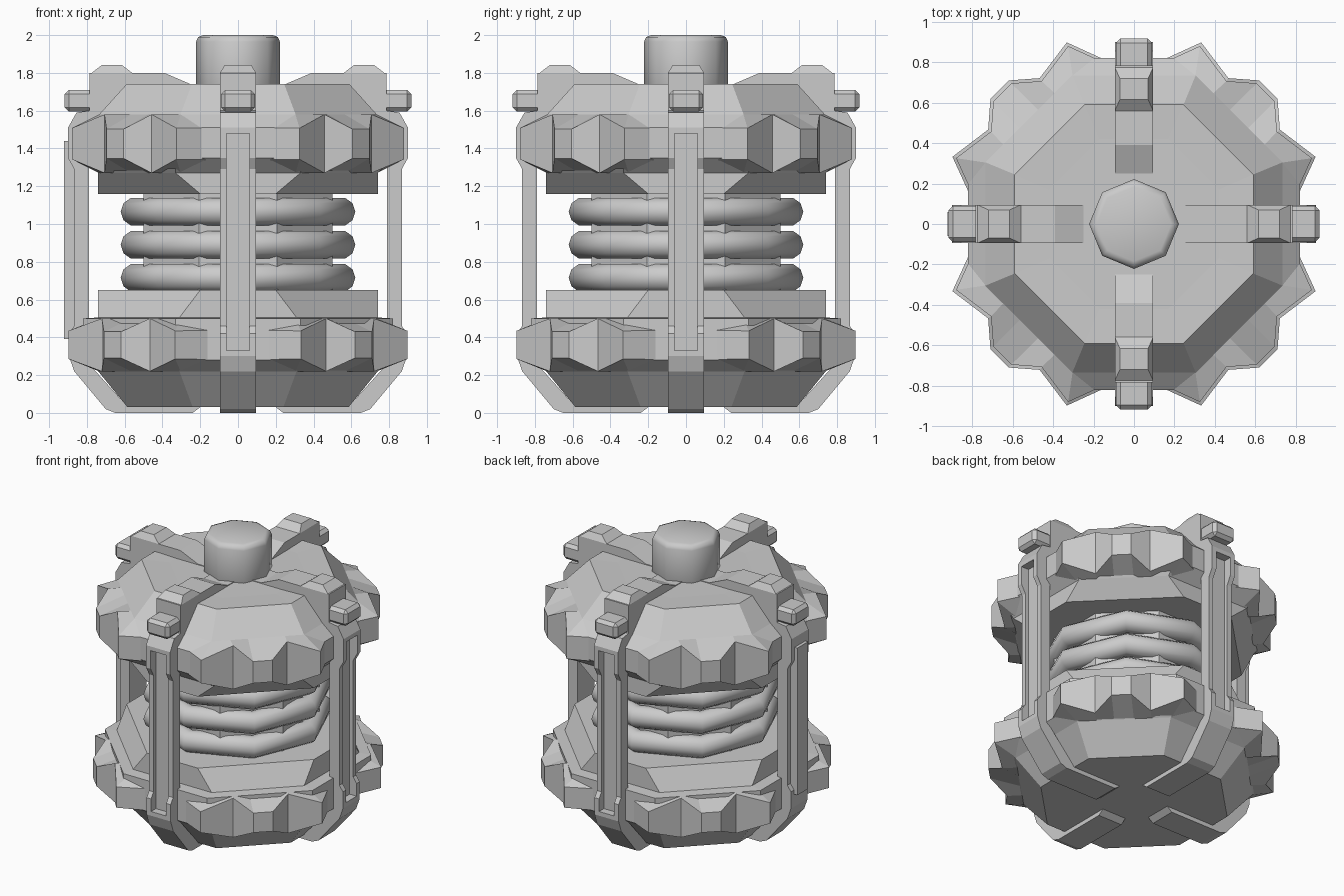
import bpy, bmesh
from math import radians, pi
from mathutils import Matrix

if "Cube" in bpy.data.objects:
    bpy.data.objects.remove(bpy.data.objects["Cube"])


def make(name, verts, faces, angle=0.0):
    """Mesh object from points, turned about z."""
    bm = bmesh.new()
    vs = [bm.verts.new(v) for v in verts]
    for f in faces:
        bm.faces.new([vs[i] for i in f])
    bmesh.ops.recalc_face_normals(bm, faces=bm.faces)
    bm.transform(Matrix.Rotation(angle, 4, 'Z'))
    me = bpy.data.meshes.new(name)
    bm.to_mesh(me)
    bm.free()
    ob = bpy.data.objects.new(name, me)
    bpy.context.collection.objects.link(ob)
    return ob


def loft(name, loops, angle=0.0):
    """Skin a stack of equal closed loops and cap both ends."""
    n = len(loops[0])
    faces = [[k * n + i, k * n + (i + 1) % n, (k + 1) * n + (i + 1) % n, (k + 1) * n + i]
             for k in range(len(loops) - 1) for i in range(n)]
    faces += [list(range(n)), [(len(loops) - 1) * n + i for i in range(n)]]
    return make(name, [p for lp in loops for p in lp], faces, angle)


def octagon(a, h, z):
    """Octagon with flats at distance a and half width h on the axes."""
    return [(a, -h, z), (a, h, z), (h, a, z), (-h, a, z),
            (-a, h, z), (-a, -h, z), (-h, -a, z), (h, -a, z)]


def block(name, x0, x1, y, z0, z1, angle=0.0):
    return loft(name, [[(x0, -y, z), (x1, -y, z), (x1, y, z), (x0, y, z)] for z in (z0, z1)], angle)


def apply_mod(ob, kind, **props):
    mod = ob.modifiers.new(kind.title(), kind)
    for k, v in props.items():
        setattr(mod, k, v)
    bpy.context.view_layer.objects.active = ob
    bpy.ops.object.modifier_apply(modifier=mod.name)


# Faceted lower and upper housings and the core between them
lower = [(.585, .24, .03), (.74, .31, .22), (.82, .33, .28), (.82, .33, .5),
         (.74, .31, .505), (.74, .2, .65)]
upper = [(.74, .2, 1.16), (.74, .33, 1.27), (.82, .33, 1.35), (.82, .33, 1.51),
         (.735, .305, 1.58), (.59, .245, 1.74), (.42, .17, 1.735)]
loft("lower_housing", [octagon(*r) for r in lower])
loft("upper_housing", [octagon(*r) for r in upper])
loft("core", [octagon(.5, .207, .6), octagon(.5, .207, 1.2)])

# Coil rings around the core
for i, z in enumerate((.715, .89, 1.065)):
    bpy.ops.mesh.primitive_torus_add(major_segments=8, minor_segments=10,
                                     major_radius=.545, minor_radius=.076, location=(0, 0, z))
    bpy.context.object.name = f"coil_ring_{i + 1}"
    bpy.ops.object.shade_smooth_by_angle(angle=radians(50))

# Top knob with rounded rim
bpy.ops.mesh.primitive_cylinder_add(vertices=8, radius=.222, depth=.34, location=(0, 0, 1.83))
knob = bpy.context.object
knob.name = "top_knob"
apply_mod(knob, 'BEVEL', width=.035, segments=2, limit_method='ANGLE', angle_limit=radians(60))
bpy.ops.object.shade_smooth_by_angle(angle=radians(50))

# Toothed bumpers on the four diagonals: (side offset, outer distance, half-height share)
half = [(.467, .69, .55), (.40, .87, .53), (.18, .84, 1), (.064, .94, .5)]
columns = [(-t, n, s) for t, n, s in half] + half[::-1]


def bumper(name, zc, hh, scale, angle):
    loops = []
    for t, n, s in columns:
        ti = max(-.305, min(.305, t))
        n, t = n * scale, t * scale
        loops.append([(.735, ti, zc - hh), (n, t, zc - hh * s), (n, t, zc + hh * s), (.735, ti, zc + hh)])
    loft(name, loops, angle)


for i in range(4):
    ang = pi / 4 + i * pi / 2
    bumper(f"lower_bumper_{i + 1}", .36, .14, 1.0, ang)
    bumper(f"upper_bumper_{i + 1}", 1.425, .155, .98, ang)

# Four clamp straps running from the bottom, up the side and over the top
strap = [(.2, .05), (.2, .03), (.24, 0), (.65, 0), (.70, .02), (.867, .22), (.895, .3), (.895, .42),
         (.867, .46), (.867, 1.29), (.9, 1.35), (.9, 1.51), (.855, 1.59), (.785, 1.6), (.785, 1.8),
         (.39, 1.8), (.25, 1.74), (.1, 1.74), (.1, 1.7), (.57, 1.7), (.79, 1.5), (.79, .26), (.6, .05)]
for i in range(4):
    ang = i * pi / 2
    ob = loft(f"strap_{i + 1}", [[(r, y, z) for r, z in strap] for y in (-.095, .095)], ang)
    if i == 2:
        # Raised strip on the left strap
        block("strap_strip", .85, .922, .06, .39, 1.44, ang)
    else:
        # Long slot in the other straps
        cutter = block("slot_cutter", .84, 1.0, .06, .33, 1.48, ang)
        cutter.hide_render = True
        apply_mod(ob, 'BOOLEAN', object=cutter, operation='DIFFERENCE', solver='EXACT')
        bpy.data.objects.remove(cutter)
    # Lug at the shoulder and raised pad on the top arm
    lug = block(f"strap_lug_{i + 1}", .74, .918, .09, 1.595, 1.71, ang)
    apply_mod(lug, 'BEVEL', width=.022, segments=1)
    loft(f"strap_pad_{i + 1}", [
        [(x0, -y, z), (x1, -y, z), (x1, y, z), (x0, y, z)]
        for x0, x1, y, z in ((.55, .78, .095, 1.78), (.56, .775, .095, 1.8), (.615, .72, .07, 1.842))], ang)
